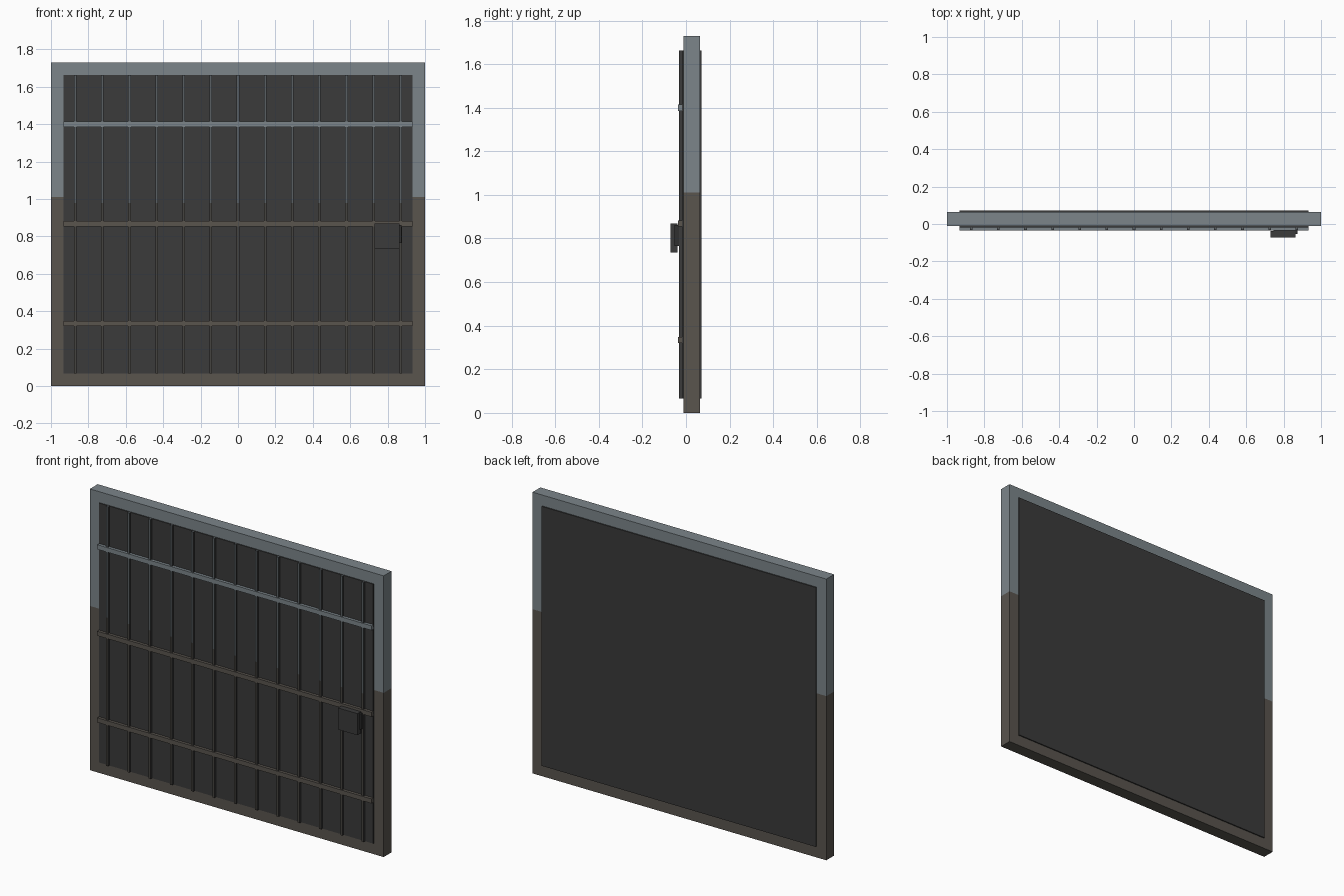
import bpy, bmesh

cube = bpy.data.objects.get("Cube")
if cube:
    bpy.data.objects.remove(cube)

W, H, RIM = 1.0, 1.73, 0.067       # half width, height, frame border
SPLIT = 1.01                       # height where the paint changes


def material(name, rgb):
    m = bpy.data.materials.new(name)
    m.use_nodes = True
    m.diffuse_color = (*rgb, 1)
    bsdf = m.node_tree.nodes["Principled BSDF"]
    bsdf.inputs["Base Color"].default_value = (*rgb, 1)
    bsdf.inputs["Roughness"].default_value = 0.8
    return m


steel = material("blue grey steel", (0.2, 0.235, 0.255))
brown = material("brown steel", (0.1, 0.089, 0.076))
dark = material("dark sheet", (0.043, 0.043, 0.043))
dull = material("dull steel", (0.1, 0.115, 0.125))
bronze = material("dark bronze", (0.06, 0.056, 0.05))
black = material("near black", (0.03, 0.03, 0.03))


def finish(name, bm, mats, rule=None):
    bmesh.ops.recalc_face_normals(bm, faces=bm.faces)
    bm.normal_update()
    if rule:
        for f in bm.faces:
            f.material_index = rule(f)
    mesh = bpy.data.meshes.new(name)
    bm.to_mesh(mesh)
    bm.free()
    for m in mats:
        mesh.materials.append(m)
    ob = bpy.data.objects.new(name, mesh)
    bpy.context.collection.objects.link(ob)
    return ob


def box_bm(x, y, z):
    bm = bmesh.new()
    bmesh.ops.create_cube(bm, size=1)
    for v in bm.verts:
        for i, (lo, hi) in enumerate((x, y, z)):
            v.co[i] = lo if v.co[i] < 0 else hi
    return bm


def cut_at(bm, z):
    bmesh.ops.bisect_plane(bm, geom=bm.verts[:] + bm.edges[:] + bm.faces[:],
                           plane_co=(0, 0, z), plane_no=(0, 0, 1))


def by_height(f):
    return 0 if f.calc_center_median().z > SPLIT else 1


# Mitred frame ring, painted in two bands
bm = bmesh.new()
rings = []
for y in (-0.012, 0.064):
    for d in (0, RIM):
        rings.append([bm.verts.new((sx * (W - d), y, H - d if top else d))
                      for sx, top in ((-1, 0), (1, 0), (1, 1), (-1, 1))])
front_out, front_in, back_out, back_in = rings
for a, b in ((front_out, front_in), (front_in, back_in),
             (back_in, back_out), (back_out, front_out)):
    for i in range(4):
        j = (i + 1) % 4
        bm.faces.new((a[i], a[j], b[j], b[i]))
cut_at(bm, SPLIT)
finish("frame", bm, [steel, brown], by_height)

# Sheet filling the frame
PX, Z0, Z1 = W - RIM, RIM, H - RIM
finish("sheet_panel", box_bm((-PX, PX), (-0.018, 0.071), (Z0, Z1)), [dark])

# Upright ribs: painted front, dark sides
for i in range(13):
    x = (i - 6) * 0.145
    bm = box_bm((x - 0.007, x + 0.007), (-0.031, -0.015), (Z0, Z1))
    cut_at(bm, SPLIT - 0.03)
    finish(f"upright_rib_{i + 1}", bm, [dull, bronze, dark],
           lambda f: 2 if abs(f.normal.x) > 0.5 else by_height(f))

# Cross rails
for name, z in (("lower_rail", 0.335), ("middle_rail", 0.868), ("upper_rail", 1.4)):
    bm = box_bm((-PX, PX), (-0.036, -0.015), (z - 0.014, z + 0.014))
    finish(name, bm, [steel, brown], by_height)

# Lock: backing block and cover
finish("lock_base", box_bm((0.745, 0.873), (-0.053, -0.015), (0.765, 0.862)), [black])
finish("lock_cover", box_bm((0.73, 0.863), (-0.071, -0.038), (0.735, 0.868)), [dark])
